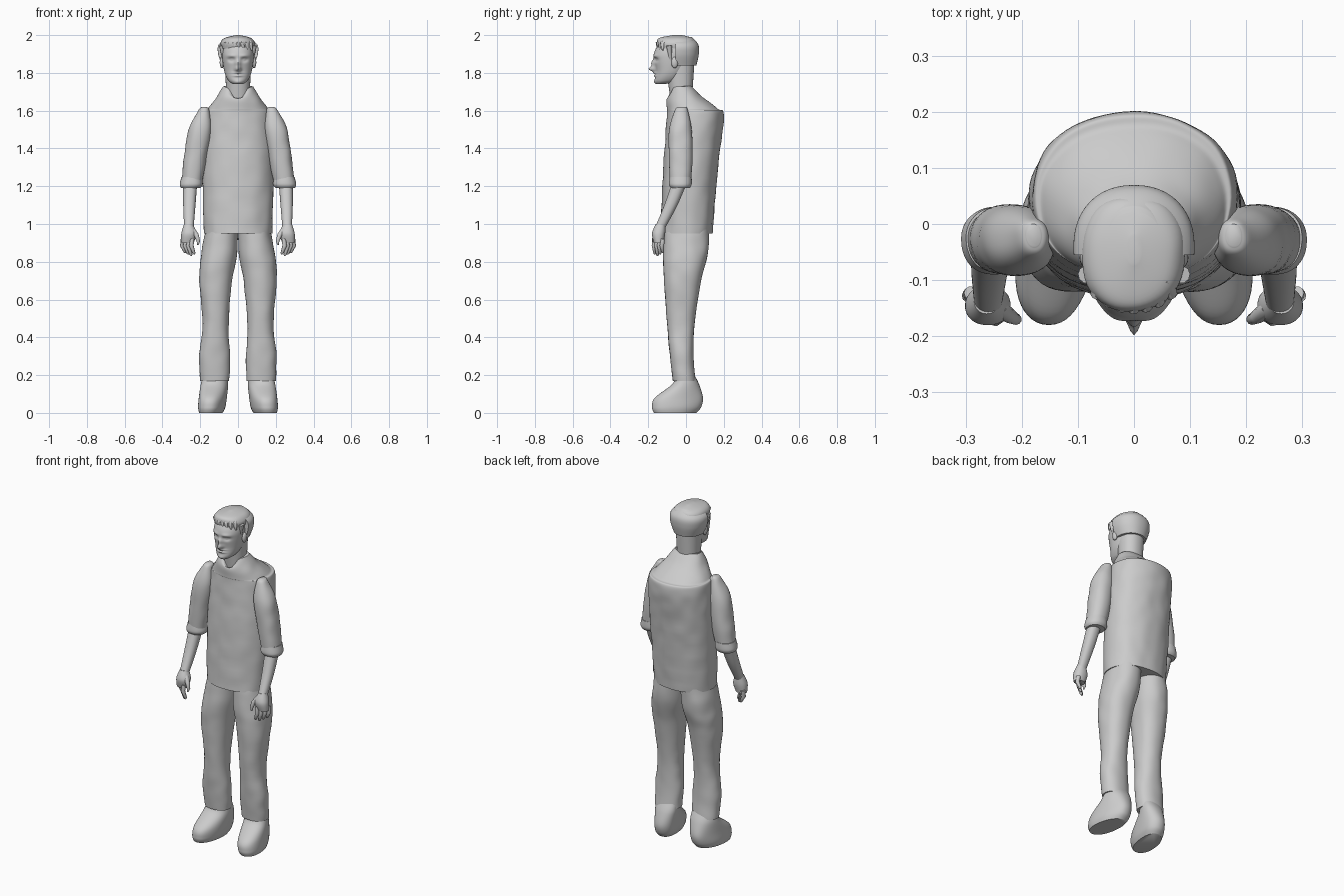
import bpy, bmesh, math
from mathutils import Vector, noise

cube = bpy.data.objects.get("Cube")
if cube:
    bpy.data.objects.remove(cube)

grey = bpy.data.materials.new("plain_grey")
grey.use_nodes = True
grey.diffuse_color = (.6, .6, .6, 1)
grey.node_tree.nodes["Principled BSDF"].inputs["Base Color"].default_value = grey.diffuse_color


def ring(z, front, back, wide=None, inner=None, outer=None):
    """One level cross-section, either centred (wide) or off to one side."""
    if wide is not None:
        inner, outer = -wide, wide
    return z, inner, outer, front, back


def spline(a, b, c, d, t):
    return (2 * b + (c - a) * t + (2 * a - 5 * b + 4 * c - d) * t * t
            + (3 * b - a - 3 * c + d) * t ** 3) / 2


def bell(value, centre, width):
    return math.exp(-((value - centre) / width) ** 2)


def activate(obj):
    bpy.ops.object.select_all(action="DESELECT")
    obj.select_set(True)
    bpy.context.view_layer.objects.active = obj


def finish(obj):
    obj.data.materials.append(grey)
    activate(obj)
    bpy.ops.object.shade_smooth_by_angle(angle=math.radians(50))


def add_mesh(name, bm):
    bmesh.ops.recalc_face_normals(bm, faces=bm.faces[:])
    mesh = bpy.data.meshes.new(name)
    bm.to_mesh(mesh)
    bm.free()
    obj = bpy.data.objects.new(name, mesh)
    bpy.context.collection.objects.link(obj)
    finish(obj)


def oval(middle, half, angle, wave, power):
    value = wave(angle)
    return middle + half * math.copysign(abs(value) ** (2 / power), value)


def loft(name, rings, side=1, power=2.2, count=48, steps=8, folds=0, shape=None, cut=None):
    """Skin a smooth body through the rings, then apply creases and a shaping rule."""
    last = len(rings) - 1
    levels = []
    for i in range(last):
        near = [rings[max(0, min(last, i + k))] for k in (-1, 0, 1, 2)]
        levels += [[spline(*v, s / steps) for v in zip(*near)] for s in range(steps)]
    levels.append(rings[-1])
    bm = bmesh.new()
    loops = []
    for z, inner, outer, front, back in levels:
        angles = [math.tau * k / count for k in range(count)]
        loops.append([bm.verts.new((
            side * oval((inner + outer) / 2, (outer - inner) / 2, a, math.cos, power),
            oval((front + back) / 2, (back - front) / 2, a, math.sin, power), z))
            for a in angles])
    for low, high in zip(loops, loops[1:]):
        for k in range(count):
            bm.faces.new((low[k - 1], low[k], high[k], high[k - 1]))
    bm.faces.new(loops[0])
    bm.faces.new(loops[-1])
    for v in bm.verts:
        if shape:
            shape(v.co)
        if folds:
            crease = noise.noise(v.co * 14) * folds
            v.co += Vector((v.co.x, v.co.y, 0)).normalized() * crease
    if cut is not None:
        parts = bm.verts[:] + bm.edges[:] + bm.faces[:]
        result = bmesh.ops.bisect_plane(bm, geom=parts, plane_co=(0, cut, 0),
                                        plane_no=(0, -1, 0), clear_outer=True)
        rim = [e for e in result["geom_cut"] if isinstance(e, bmesh.types.BMEdge)]
        bmesh.ops.edgeloop_fill(bm, edges=rim)
    add_mesh(name, bm)


def tube(name, points, radii, side=1):
    """Tapered round rod through points."""
    curve = bpy.data.curves.new(name, "CURVE")
    curve.dimensions = "3D"
    curve.bevel_depth = 1
    curve.bevel_resolution = 3
    curve.use_fill_caps = True
    line = curve.splines.new("POLY")
    line.points.add(len(points) - 1)
    for p, (x, y, z), radius in zip(line.points, points, radii):
        p.co = (x * side, y, z, 1)
        p.radius = radius
    obj = bpy.data.objects.new(name, curve)
    bpy.context.collection.objects.link(obj)
    activate(obj)
    bpy.ops.object.convert(target="MESH")
    finish(bpy.context.object)


def ball(name, centre, size):
    bm = bmesh.new()
    bmesh.ops.create_uvsphere(bm, u_segments=16, v_segments=10, radius=1)
    for v in bm.verts:
        v.co = Vector(a * b for a, b in zip(v.co, size)) + Vector(centre)
    add_mesh(name, bm)


def open_collar(co):
    if co.y < 0:
        co.z -= .07 * bell(co.x, 0, .04) * bell(co.z, 1.73, .04)


def sculpt_face(co):
    """Push out nose, brow, lips and chin; press in the eye sockets."""
    if co.y > -.08:
        return
    x, z = abs(co.x), co.z
    nose = .035 * bell(x, 0, .014) * (bell(z, 1.82, .015) + bell(z, 1.85, .02) / 2)
    lips = .008 * bell(x, 0, .025) * (bell(z, 1.785, .006) + bell(z, 1.8, .005))
    chin = .006 * bell(x, 0, .02) * bell(z, 1.75, .012)
    brow = .006 * bell(x, .035, .025) * bell(z, 1.89, .01)
    socket = .013 * bell(x, .034, .018) * bell(z, 1.87, .011)
    eyeball = .007 * bell(x, .034, .009) * bell(z, 1.87, .005)
    co.y += socket - nose - lips - chin - brow - eyeball


def turn_toe_out(co):
    co.x += math.copysign(.015, co.x) * (bell(co.y, -.17, .1) - bell(co.y, .07, .07))


# Shirt body with sloping yoke and open V collar
loft("shirt", [ring(z=.95, wide=.18, front=-.135, back=.14),
               ring(z=1.3, wide=.19, front=-.12, back=.17),
               ring(z=1.57, wide=.18, front=-.1, back=.2),
               ring(z=1.61, wide=.16, front=-.1, back=.17),
               ring(z=1.67, wide=.115, front=-.1, back=.09),
               ring(z=1.73, wide=.08, front=-.08, back=.03)],
     count=72, steps=12, folds=.004, shape=open_collar)

# Neck and head
loft("neck", [ring(z=1.64, wide=.06, front=-.08, back=.03),
              ring(z=1.86, wide=.07, front=-.11, back=.045)])
loft("head", [ring(z=1.74, wide=.025, front=-.155, back=-.11),
              ring(z=1.76, wide=.052, front=-.165, back=-.04),
              ring(z=1.81, wide=.073, front=-.16, back=0),
              ring(z=1.9, wide=.084, front=-.17, back=.04),
              ring(z=1.97, wide=.07, front=-.135, back=.03)],
     count=96, steps=20, shape=sculpt_face)

# Hair: wide shell behind the ears, crown and fringe locks
loft("hair_back", [ring(z=1.84, wide=.085, front=-.14, back=.055),
                   ring(z=1.9, wide=.105, front=-.15, back=.068),
                   ring(z=1.95, wide=.102, front=-.15, back=.065),
                   ring(z=1.99, wide=.05, front=-.12, back=.03)], cut=-.055)
loft("hair_crown", [ring(z=1.93, wide=.088, front=-.15, back=.03),
                    ring(z=1.96, wide=.092, front=-.155, back=.05),
                    ring(z=1.985, wide=.068, front=-.14, back=.035),
                    ring(z=2, wide=.01, front=-.07, back=-.02)], folds=.006)
for step in range(-3, 4):
    x = step * .022
    y = x * x * 6 - .15
    tube("fringe_lock", [(x * .8, y + .025, 1.975), (x, y, 1.955),
                         (x + .008, y, 1.93 - abs(x) / 6)], (.012, .012, .004))

for side, label in ((1, "left_"), (-1, "right_")):
    # Ear and sideburn
    ball(label + "ear", centre=(side * .085, -.06, 1.855), size=(.012, .018, .03))
    tube(label + "sideburn", [(.084, -.09, 1.945), (.076, -.08, 1.855)], (.016, .004), side)

    # Sleeve with rolled cuff
    loft(label + "sleeve", [ring(z=1.62, inner=.165, outer=.19, front=-.04, back=0),
                            ring(z=1.6, inner=.15, outer=.21, front=-.06, back=.01),
                            ring(z=1.5, inner=.14, outer=.26, front=-.09, back=.03),
                            ring(z=1.35, inner=.165, outer=.285, front=-.09, back=.035),
                            ring(z=1.22, inner=.19, outer=.3, front=-.085, back=.025)],
         side, folds=.004)
    loft(label + "cuff", [ring(z=1.19, inner=.2, outer=.3, front=-.08, back=.02),
                          ring(z=1.21, inner=.187, outer=.308, front=-.09, back=.03),
                          ring(z=1.25, inner=.19, outer=.3, front=-.085, back=.03)],
         side, folds=.003)

    # Forearm, palm and digits
    loft(label + "forearm", [ring(z=1.23, inner=.215, outer=.29, front=-.07, back=.01),
                             ring(z=1.1, inner=.225, outer=.29, front=-.115, back=-.045),
                             ring(z=.98, inner=.235, outer=.285, front=-.165, back=-.11)], side)
    loft(label + "palm", [ring(z=1, inner=.24, outer=.285, front=-.16, back=-.11),
                          ring(z=.95, inner=.22, outer=.3, front=-.18, back=-.11),
                          ring(z=.9, inner=.235, outer=.3, front=-.17, back=-.12)], side)
    for i in range(4):
        x, y = .243 + i * .016, i * .014 - .165
        tip = .83 + abs(i - 1) * .008
        tube(label + "finger", [(x, y, .92), (x + .004, y - .005, .885),
                                (x - .01, y, tip + .008), (x - .012, y, tip)],
             (.012, .012, .008, .003), side)
    tube(label + "thumb", [(.24, -.15, .965), (.22, -.165, .94), (.21, -.17, .91),
                           (.212, -.174, .89)], (.016, .013, .01, .004), side)

    # Trouser leg
    loft(label + "trouser_leg", [ring(z=.97, inner=0, outer=.17, front=-.11, back=.12),
                                 ring(z=.84, inner=.005, outer=.195, front=-.12, back=.115),
                                 ring(z=.7, inner=.03, outer=.205, front=-.115, back=.08),
                                 ring(z=.47, inner=.05, outer=.187, front=-.1, back=.045),
                                 ring(z=.3, inner=.042, outer=.205, front=-.085, back=.04),
                                 ring(z=.17, inner=.045, outer=.2, front=-.07, back=.05)],
         side, folds=.004)

    # Shoe, with the toe turned outward
    loft(label + "shoe", [ring(z=0, inner=.08, outer=.2, front=-.17, back=.055),
                          ring(z=.03, inner=.068, outer=.206, front=-.18, back=.08),
                          ring(z=.08, inner=.062, outer=.204, front=-.165, back=.09),
                          ring(z=.15, inner=.058, outer=.2, front=-.075, back=.07),
                          ring(z=.2, inner=.06, outer=.19, front=-.05, back=.045)],
         side, shape=turn_toe_out)
